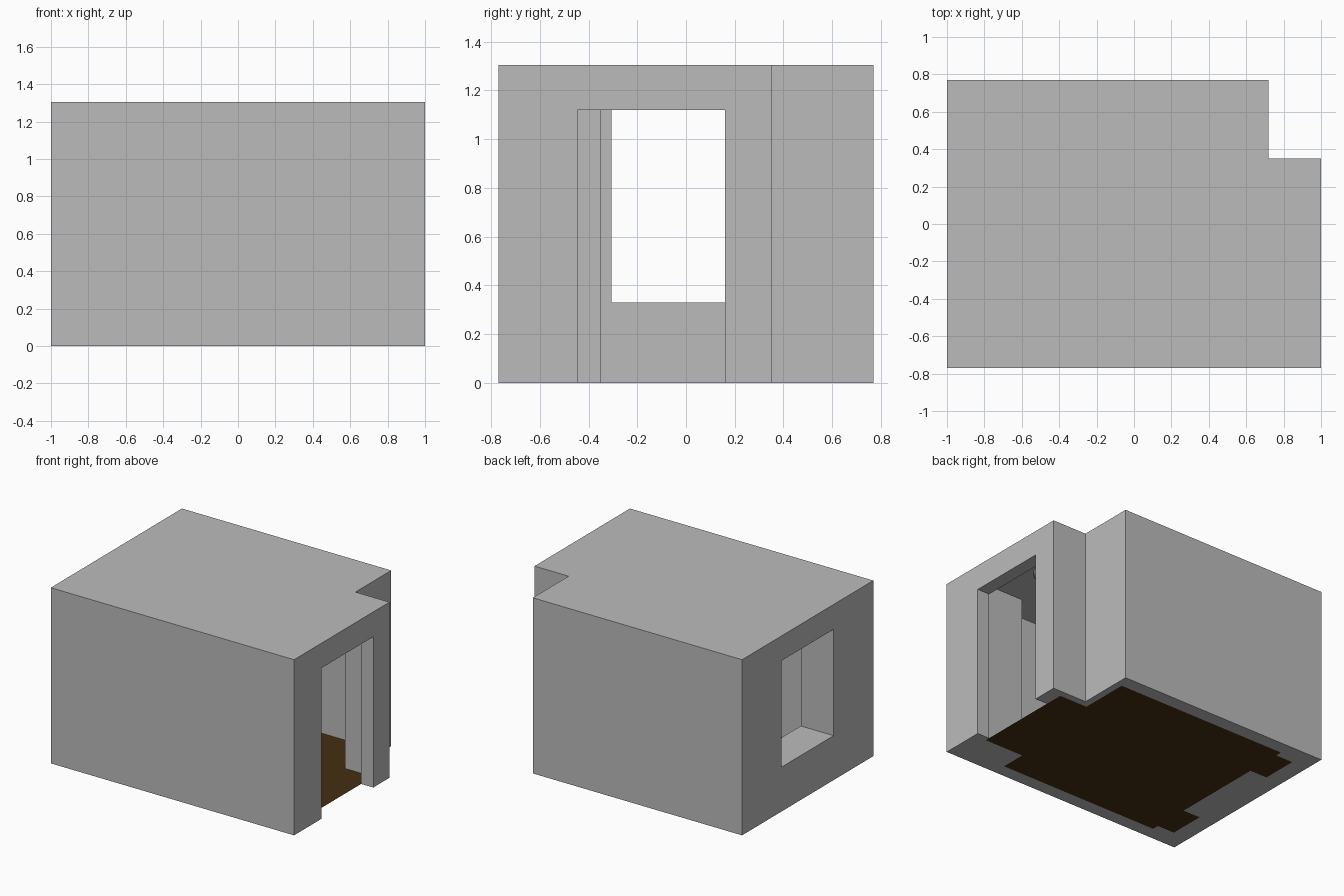
import bpy, bmesh, math

if "Cube" in bpy.data.objects:
    bpy.data.objects.remove(bpy.data.objects["Cube"])


def material(name, rgb):
    m = bpy.data.materials.new(name)
    m.diffuse_color = (*rgb, 1)
    m.use_nodes = True
    m.node_tree.nodes["Principled BSDF"].inputs["Base Color"].default_value = m.diffuse_color
    return m


GREY = material("plaster grey", (0.5, 0.5, 0.5))
BROWN = material("dark brown floor", (0.06, 0.029, 0.006))


def make(name, bm, mat):
    bmesh.ops.recalc_face_normals(bm, faces=bm.faces)
    me = bpy.data.meshes.new(name)
    bm.to_mesh(me)
    bm.free()
    me.materials.append(mat)
    ob = bpy.data.objects.new(name, me)
    bpy.context.collection.objects.link(ob)
    return ob


def prism(name, outline, z0, z1, mat):
    bm = bmesh.new()
    f = bm.faces.new([bm.verts.new((x, y, z0)) for x, y in outline])
    if z1 > z0:
        ext = bmesh.ops.extrude_face_region(bm, geom=[f])["geom"]
        for v in ext:
            if isinstance(v, bmesh.types.BMVert):
                v.co.z = z1
    return make(name, bm, mat)


def rect(x0, x1, y0, y1):
    return [(x0, y0), (x1, y0), (x1, y1), (x0, y1)]


def cut(target, cutter):
    bpy.context.view_layer.objects.active = target
    mod = target.modifiers.new("cut", 'BOOLEAN')
    mod.operation = 'DIFFERENCE'
    mod.solver = 'EXACT'
    mod.object = cutter
    bpy.ops.object.modifier_apply(modifier=mod.name)
    bpy.data.objects.remove(cutter, do_unlink=True)


# Footprint of the building with its notched corner
outer = [(-1, -.77), (1, -.77), (1, .35), (.72, .35), (.72, .77), (-1, .77)]

# Room outline: two niches flank the window, a corner block stands by the door
niche = [(-.73, .67), (-.73, .62), (-.87, .62), (-.87, .35), (-.73, .35)]
left_side = niche + [(x, -y) for x, y in reversed(niche)]
room = left_side + [(.58, -.67), (.58, -.48), (.9, -.48),
                    (.9, .30), (.67, .30), (.67, .67)]

# Walls and roof as one hollow shell
shell = prism("walls_and_roof", outer, 0, 1.305, GREY)
cut(shell, prism("room_cutter", room, -.2, 1.21, GREY))
cut(shell, prism("door_cutter", rect(.8, 1.2, -.445, .16), -.3, 1.12, GREY))
cut(shell, prism("window_cutter", rect(-1.2, -.6, -.305, .305), .33, 1.12, GREY))

# Floor sheet fills the room outline
prism("floor", room, 0, 0, BROWN)

# Shallow round ceiling lamp just inside the door
bm = bmesh.new()
bmesh.ops.create_uvsphere(bm, u_segments=32, v_segments=16, radius=.17)
bmesh.ops.bisect_plane(bm, geom=bm.verts[:] + bm.edges[:] + bm.faces[:],
                       plane_co=(0, 0, 0), plane_no=(0, 0, 1), clear_outer=True)
for v in bm.verts:
    v.co.z *= .4
for f in bm.faces:
    f.smooth = True
lamp = make("ceiling_lamp", bm, GREY)
lamp.location = (.62, -.05, 1.21)
